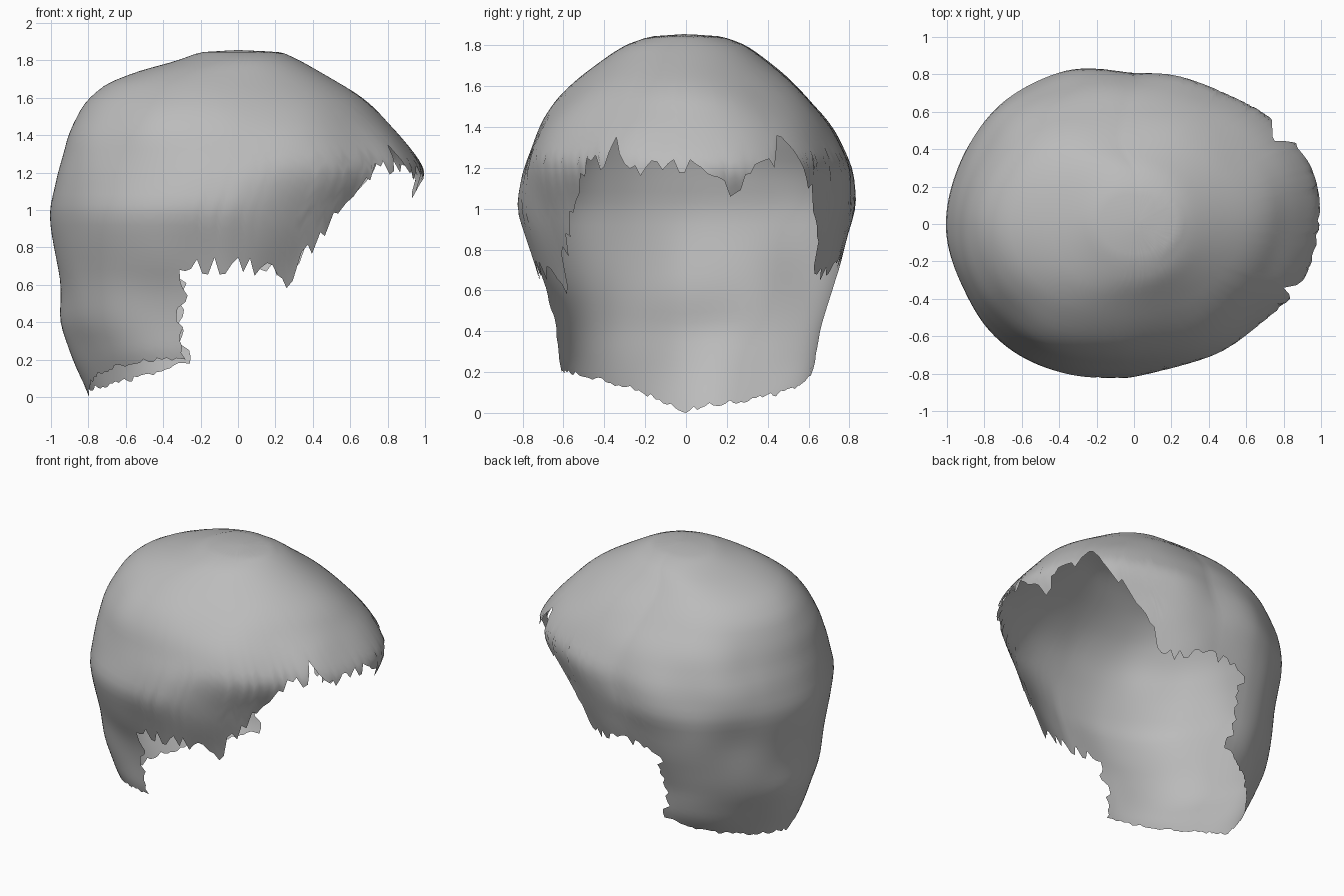
import bpy, bmesh, random
from math import sin, cos, radians
from mathutils import Vector, noise

random.seed(4)
cube = bpy.data.objects.get("Cube")
if cube:
    bpy.data.objects.remove(cube)

TOP = 1.855
COLS, ROWS, NAPE_ROWS = 180, 32, 14
EAR, EAR_Z = 105, .68      # where the nape begins, and its upper edge

# Silhouette tables: height -> extent
BACK = [(0, -.79), (.2, -.88), (.4, -.95), (.6, -.955), (.8, -.98), (1, -1), (1.2, -.975),
        (1.4, -.915), (1.6, -.8), (1.72, -.64), (1.76, -.46), (1.8, -.32), (1.845, -.2), (TOP, 0)]
FRONT = [(0, .7), (.4, .77), (.8, .86), (1, .9), (1.1, .96), (1.18, 1.01), (1.24, 1),
         (1.37, .9), (1.47, .8), (1.58, .69), (1.7, .5), (1.8, .33), (1.845, .23), (TOP, 0)]
SIDE = [(0, .5), (.2, .61), (.4, .645), (.6, .7), (.8, .77), (1, .825), (1.2, .8),
        (1.4, .72), (1.5, .65), (1.6, .56), (1.7, .44), (1.8, .3), (1.845, .17), (TOP, 0)]

# Hairline: degrees from the brow -> height, for each side
RIM_R = [(0, 1.22), (12, 1.22), (27, 1.2), (30, 1.35), (33, 1.24), (40, 1.25), (45, 1.2),
         (52, 1.02), (58, .86), (64, .76), (68, .61), (73, .68), (80, .72), (90, .73),
         (100, .72), (EAR, EAR_Z)]
RIM_L = [(0, 1.2), (6, 1.14), (15, 1.11), (22, 1.2), (29, 1.23), (35, 1.43), (38, 1.3), (46, 1.2),
         (52, 1.05), (58, .9), (64, .78), (68, .68), (74, .72), (90, .75),
         (100, .72), (EAR, EAR_Z)]
NAPE_R = [(EAR, .2), (120, .2), (135, .17), (150, .13), (168, .06), (180, .01)]
NAPE_L = [(EAR, .19), (125, .11), (150, .06), (168, .045), (180, .01)]


def lerp(table, k):
    if k <= table[0][0]:
        return table[0][1]
    for (a, u), (b, v) in zip(table, table[1:]):
        if k <= b:
            return u + (v - u) * (k - a) / (b - a)
    return table[-1][1]


def soft(table, z):
    """Average of neighbouring samples, rounding the corners of a profile."""
    h = min(.05, max(0, TOP - z) * .4)
    return sum(lerp(table, z + d * h) for d in (-1, -.5, 0, .5, 1)) / 5


def shell_point(deg, z):
    c, s = cos(radians(deg)), sin(radians(deg))
    back, front, side = soft(BACK, z), soft(FRONT, z), soft(SIDE, z)
    x = (front + back) / 2 + (front - back) / 2 * c
    y = side * s
    diagonal = abs(2 * s * c)
    fade = min(1, (TOP - z) * 3)
    if c > 0:
        # Temples draw in below the brow; the brow leans to the left
        y *= 1 - .1 * diagonal * min(1, max(0, (1.25 - z) * 4))
        y += .05 * c * fade
    else:
        y *= 1 + (.1 if s > 0 else .04) * diagonal
    y -= .03 * min(1, max(0, (z - 1.2) * 2)) * fade
    p = Vector((x, y, z))
    # Gentle unevenness in the hair mass
    ripple = noise.noise(p * 2.6) * .025 * fade
    return p + Vector((c, s, 0)) * ripple


# Hair shell: columns run from the crown to the ragged hairline
bm = bmesh.new()
crown = bm.verts.new((0, -.01, TOP))
columns = []
for i in range(COLS):
    deg = 360 * i / COLS
    left = deg <= 180
    around = min(deg, 360 - deg)
    rim = lerp(RIM_L if left else RIM_R, around)
    if around < EAR:
        rim += .02 - .1 * random.random() ** 2.5
    column = [bm.verts.new(shell_point(deg, TOP - (TOP - rim) * (j / ROWS) ** 1.7))
              for j in range(1, ROWS + 1)]
    # Nape: hangs lower behind the ears, with a frayed front edge
    if around >= EAR:
        end = max(0, lerp(NAPE_L if left else NAPE_R, around) + random.uniform(-.015, .01))
        for j in range(1, NAPE_ROWS + 1):
            shift = 0
            if around < EAR + 360 / COLS:
                shift = random.uniform(-3.5, .8) * (1 if left else -1)
            column.append(bm.verts.new(shell_point(deg + shift, rim + (end - rim) * j / NAPE_ROWS)))
    columns.append(column)

for i, col in enumerate(columns):
    nxt = columns[(i + 1) % COLS]
    bm.faces.new((crown, col[0], nxt[0]))
    for j in range(min(len(col), len(nxt)) - 1):
        bm.faces.new((col[j], col[j + 1], nxt[j + 1], nxt[j]))

mesh = bpy.data.meshes.new("hair_shell")
bm.to_mesh(mesh)
bm.free()
hair = bpy.data.objects.new("hair_shell", mesh)
bpy.context.collection.objects.link(hair)

# Single grey material
grey = bpy.data.materials.new("hair_grey")
grey.use_nodes = True
colour = (.5, .5, .5, 1)
grey.diffuse_color = colour
grey.node_tree.nodes["Principled BSDF"].inputs["Base Color"].default_value = colour
mesh.materials.append(grey)

bpy.context.view_layer.objects.active = hair
hair.select_set(True)
bpy.ops.object.shade_smooth_by_angle(angle=radians(60))
